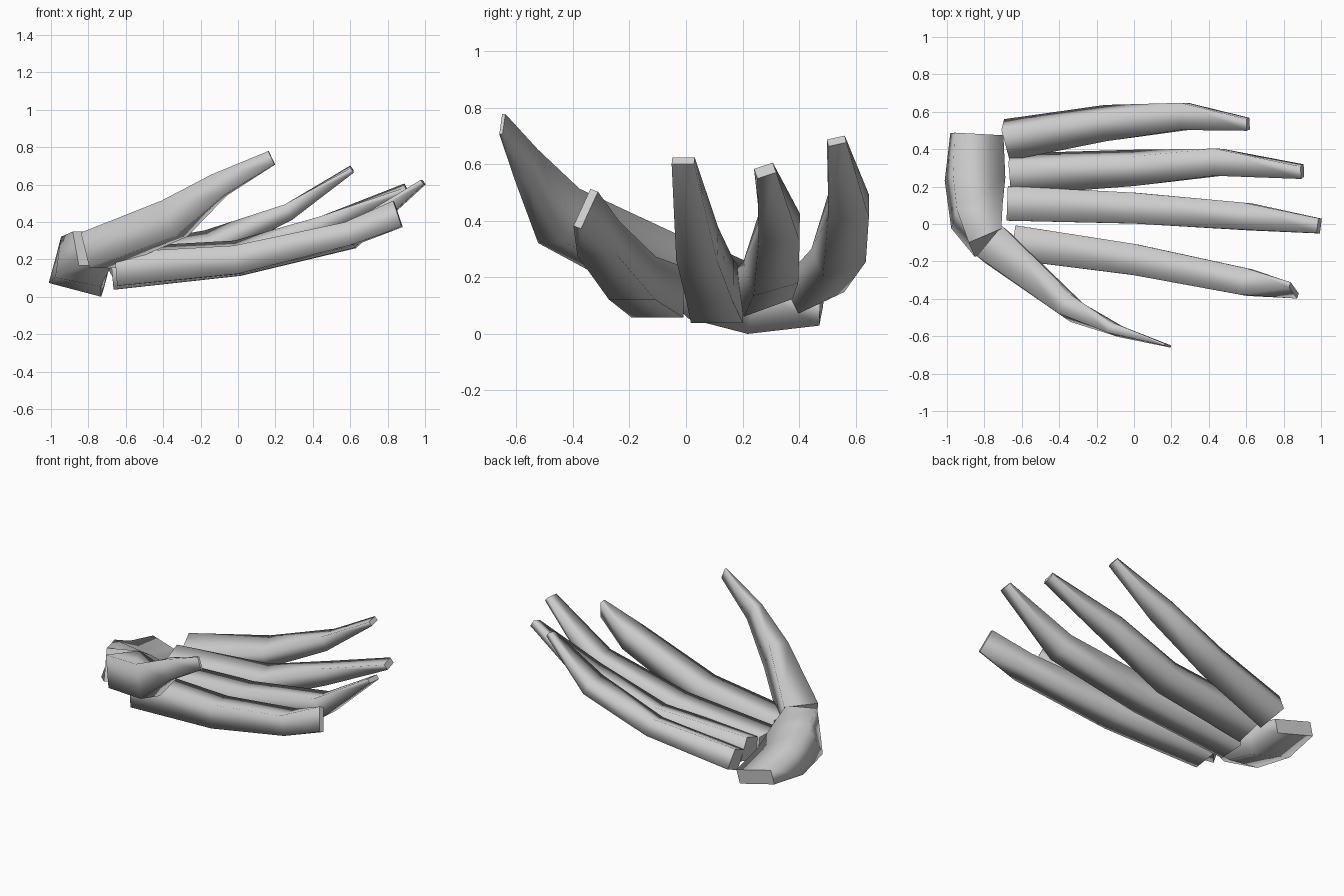
import bpy, bmesh
from math import radians, sin, cos
from mathutils import Vector

if "Cube" in bpy.data.objects:
    bpy.data.objects.remove(bpy.data.objects["Cube"])


def loft(name, path, widths, heights, rolls):
    """Four-sided tube along a path, smooth sides and flat ends."""
    bm = bmesh.new()
    pts = [Vector(p) for p in path]
    rings = []
    for i, (p, w, h, roll) in enumerate(zip(pts, widths, heights, rolls)):
        t = (pts[min(i + 1, len(pts) - 1)] - pts[max(i - 1, 0)]).normalized()
        side = Vector((0, 0, 1)).cross(t).normalized()
        up = t.cross(side)
        c, s = cos(radians(roll)), sin(radians(roll))
        a, b = side * c + up * s, up * c - side * s
        rings.append([bm.verts.new(p + a * (w / 2 * u) + b * (h / 2 * v))
                      for u, v in ((-1, -1), (1, -1), (1, 1), (-1, 1))])
    for r0, r1 in zip(rings, rings[1:]):
        for k in range(4):
            n = (k + 1) % 4
            bm.faces.new((r0[k], r0[n], r1[n], r1[k])).smooth = True
    bm.faces.new(rings[0])
    bm.faces.new(rings[-1])
    bmesh.ops.recalc_face_normals(bm, faces=bm.faces)
    mesh = bpy.data.meshes.new(name)
    bm.to_mesh(mesh)
    bm.free()
    obj = bpy.data.objects.new(name, mesh)
    bpy.context.collection.objects.link(obj)


def finger(name, path, thick, tip, roll, tip_roll):
    """Finger with a shared taper; the roll fades out towards the tip."""
    widths = (.185, .165, .145, tip[0])
    heights = (thick, thick * .85, thick * .7, tip[1])
    loft(name, path, widths, heights, (roll, roll * .8, 0, tip_roll))


# Four fingers
finger("little_finger", [(-.68, .45, .17), (-.15, .54, .28), (.27, .575, .455),
                         (.61, .533, .685)], .13, (.065, .03), 25, 15)
finger("ring_finger", [(-.66, .265, .165), (0, .3, .22), (.45, .33, .38),
                       (.9, .28, .58)], .15, (.07, .04), 20, 20)
finger("middle_finger", [(-.67, .11, .13), (0, .085, .19), (.6, .04, .32),
                         (.99, -.01, .615)], .18, (.08, .03), 0, 0)
finger("index_finger", [(-.64, -.1, .15), (0, -.19, .2), (.6, -.31, .34),
                        (.855, -.355, .445)], .18, (.03, .15), 0, -20)

# Thumb
loft("thumb", [(-.75, -.11, .25), (-.34, -.45, .42), (-.1, -.565, .6),
               (.18, -.65, .745)], (.21, .12, .06, .012), (.2, .21, .13, .08), [0] * 4)

# Curved wrist block, tilted down towards the fingers
loft("wrist", [(-.78, -.1, .26), (-.84, .04, .19), (-.85, .24, .12),
               (-.84, .48, .11)], (.19, .25, .29, .27), (.2, .24, .17, .09), (0, 12, 15, 15))

# Rest the lowest point on the ground
objs = list(bpy.context.collection.objects)
low = min(v.co.z for o in objs for v in o.data.vertices)
for o in objs:
    for v in o.data.vertices:
        v.co.z -= low
